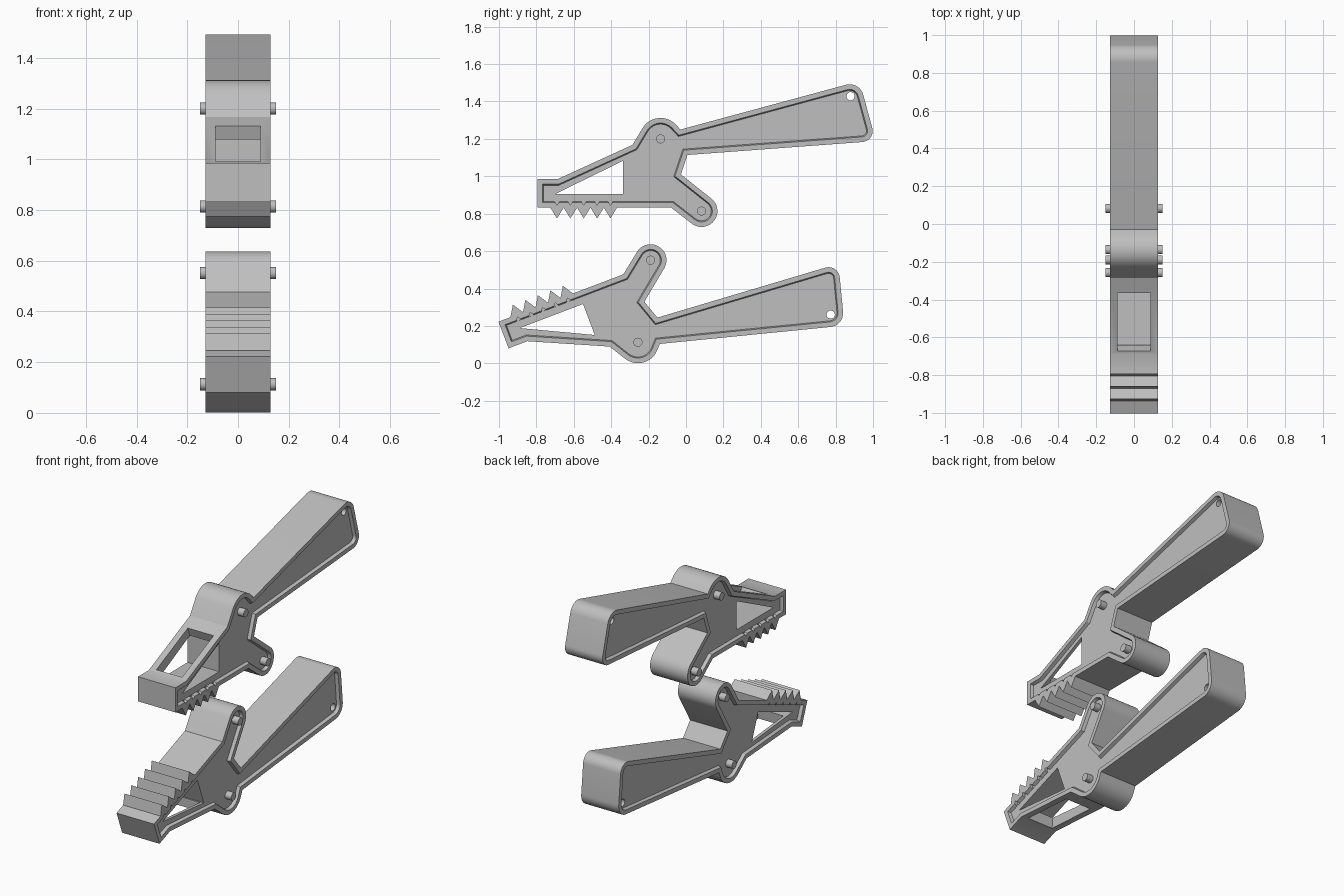
import bpy, bmesh, math
from mathutils import Vector, Matrix

if "Cube" in bpy.data.objects:
    bpy.data.objects.remove(bpy.data.objects["Cube"], do_unlink=True)

HALF, DEPTH, RIM = 0.128, 0.02, 0.027
PIVOT, ARM_PIN, HOLE = Vector((-0.136, 1.20)), Vector((0.083, 0.814)), Vector((0.88, 1.428))

grey = bpy.data.materials.new("light_grey")
grey.use_nodes = True
colour = (0.52, 0.52, 0.52, 1)
grey.diffuse_color = colour
grey.node_tree.nodes["Principled BSDF"].inputs["Base Color"].default_value = colour


def circle(c, r, n=24):
    return [Vector((c[0] + r * math.cos(i * math.tau / n),
                    c[1] + r * math.sin(i * math.tau / n))) for i in range(n)]


def belt(discs):
    """Clockwise outline stretched around discs (y, z, radius)."""
    n = len(discs)
    out_angle = []
    for i in range(n):
        a, b = discs[i], discs[(i + 1) % n]
        d = Vector((b[0] - a[0], b[1] - a[1]))
        ratio = max(-1, min(1, (a[2] - b[2]) / d.length))
        out_angle.append(math.atan2(d.y, d.x) + math.acos(ratio))
    pts = []
    for i, (y, z, r) in enumerate(discs):
        if r == 0:
            pts.append(Vector((y, z)))
            continue
        start = out_angle[i - 1]
        sweep = (start - out_angle[i]) % math.tau
        steps = max(2, math.ceil(sweep / math.radians(10)))
        for k in range(steps + 1):
            t = start - sweep * k / steps
            pts.append(Vector((y + r * math.cos(t), z + r * math.sin(t))))
    return pts


def inset(pts, t):
    """Mitred inward offset of a clockwise outline."""
    res = []
    for i, p in enumerate(pts):
        u = (p - pts[i - 1]).normalized()
        v = (pts[(i + 1) % len(pts)] - p).normalized()
        a, b = Vector((u.y, -u.x)), Vector((v.y, -v.x))
        res.append(p + (a + b) * t / (1 + a.dot(b)))
    return res


def loop_at(bm, pts, x):
    return [bm.verts.new((x, p[0], p[1])) for p in pts]


def bridge(bm, a, b):
    n = len(a)
    for i in range(n):
        j = (i + 1) % n
        bm.faces.new((a[i], a[j], b[j], b[i]))


def add_prism(bm, pts, x0, x1):
    a, b = loop_at(bm, pts, x0), loop_at(bm, pts, x1)
    bm.faces.new(a)
    bm.faces.new(b)
    bridge(bm, a, b)


def finish(bm, name):
    bmesh.ops.recalc_face_normals(bm, faces=bm.faces[:])
    mesh = bpy.data.meshes.new(name)
    bm.to_mesh(mesh)
    bm.free()
    mesh.materials.append(grey)
    obj = bpy.data.objects.new(name, mesh)
    bpy.context.collection.objects.link(obj)
    return obj


def prisms(name, items):
    bm = bmesh.new()
    for pts, x0, x1 in items:
        add_prism(bm, pts, x0, x1)
    return finish(bm, name)


def activate(obj):
    bpy.ops.object.select_all(action='DESELECT')
    obj.select_set(True)
    bpy.context.view_layer.objects.active = obj


def cut(obj, items):
    tool = prisms("cutter", items)
    tool.hide_render = True
    activate(obj)
    mod = obj.modifiers.new("cut", 'BOOLEAN')
    mod.operation, mod.solver, mod.object = 'DIFFERENCE', 'EXACT', tool
    bpy.ops.object.modifier_apply(modifier=mod.name)
    bpy.data.objects.remove(tool, do_unlink=True)


# Jaw and handle body with a raised rim on both sides
outline = belt([
    (-0.794, 0.985, 0), (-0.687, 0.985, 0), (-0.286, 1.168, 0),
    (PIVOT.x, PIVOT.y, 0.112), (-0.030, 1.250, 0),
    (0.875, 1.417, 0.075), (0.938, 1.243, 0.06),
    (0.008, 1.114, 0), (-0.027, 1.010, 0),
    (ARM_PIN.x, ARM_PIN.y, 0.085), (-0.080, 0.833, 0), (-0.794, 0.833, 0)])
bm = bmesh.new()
edges = []
for s in (1, -1):
    outer = loop_at(bm, outline, s * HALF)
    lip = loop_at(bm, inset(outline, RIM), s * HALF)
    floor = loop_at(bm, inset(outline, RIM + 0.006), s * (HALF - DEPTH))
    bridge(bm, outer, lip)
    bridge(bm, lip, floor)
    bm.faces.new(floor)
    edges.append(outer)
bridge(bm, *edges)
jaw = finish(bm, "upper_jaw")

# Side opening, window in the jaw back, hanging hole, notches behind the teeth
tips = [-0.69 + 0.0715 * i for i in range(5)]
cut(jaw, [([(-0.70, 0.905), (-0.338, 1.082), (-0.338, 0.905)], -0.3, 0.3)])
cut(jaw, [([(-0.69, 1.03), (-0.378, 1.17), (-0.342, 1.07), (-0.635, 0.92)], -0.088, 0.088)])
cut(jaw, [(circle(HOLE, 0.022), -0.3, 0.3)])
cut(jaw, [([(y - 0.015, 0.868), (y + 0.015, 0.868), (y, 0.845)],
           s * (HALF - DEPTH + 0.001), s * (HALF + 0.02)) for y in tips for s in (1, -1)])

# Row of gripping teeth
saw = [(tips[0] - 0.035, 0.84)]
for y in tips:
    saw += [(y - 0.035, 0.832), (y, 0.775)]
saw += [(tips[-1] + 0.035, 0.832), (tips[-1] + 0.035, 0.84)]
teeth = prisms("upper_teeth", [(saw, -HALF, HALF)])

# Pins standing out of both sides
pins = prisms("upper_pins", [(circle(c, 0.024), s * 0.09, s * 0.15)
                             for c in (PIVOT, ARM_PIN) for s in (1, -1)])

# Lower half: flipped copy, swung open about its pivot
flip = (Matrix.Translation((0, -0.257, 0.113))
        @ Matrix.Rotation(math.radians(20.8), 4, 'X')
        @ Matrix.Diagonal((1, 1, -1, 1))
        @ Matrix.Translation((0, -PIVOT.x, -PIVOT.y)))
for part in (jaw, teeth, pins):
    name = part.name.replace("upper", "lower")
    mesh = part.data.copy()
    mesh.name = name
    mesh.transform(flip)
    mesh.flip_normals()
    twin = bpy.data.objects.new(name, mesh)
    bpy.context.collection.objects.link(twin)
    for obj in (part, twin):
        activate(obj)
        bpy.ops.object.shade_smooth_by_angle(angle=math.radians(25))
